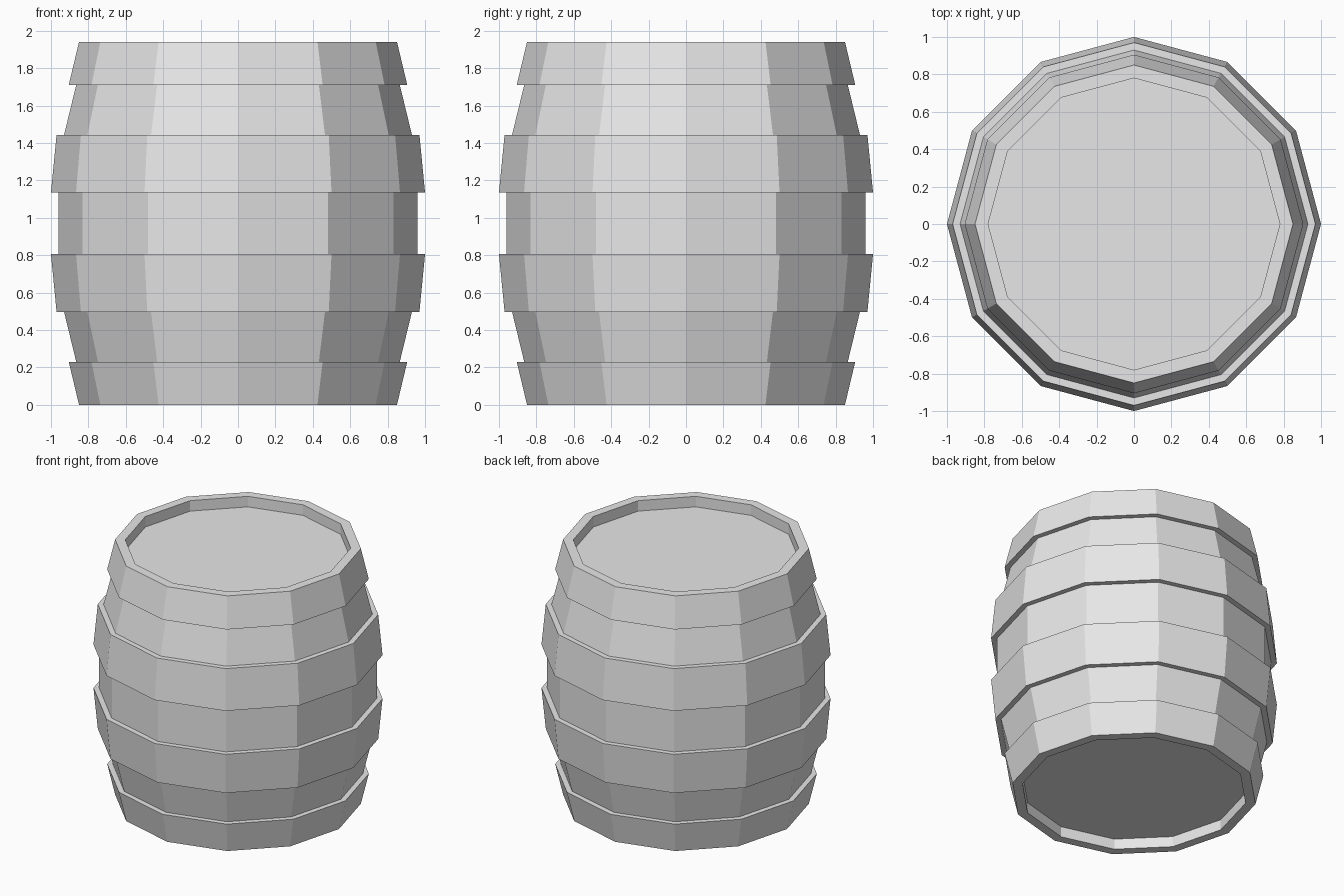
import bpy, bmesh, math

SIDES = 12
HEIGHT = 1.94

cube = bpy.data.objects.get("Cube")
if cube:
    bpy.data.objects.remove(cube, do_unlink=True)

grey = bpy.data.materials.new("light grey")
grey.use_nodes = True
colour = (0.8, 0.8, 0.8, 1)
grey.diffuse_color = colour
grey.node_tree.nodes["Principled BSDF"].inputs["Base Color"].default_value = colour

# Lower half of the profile (radius, height): recessed head, rim, hoops and staves
lower = [
    (0.78, 0.08), (0.78, 0.0), (0.85, 0.0),    # recess wall and rim
    (0.905, 0.23), (0.865, 0.23),              # end hoop and its ledge
    (0.93, 0.497), (0.97, 0.497),              # staves and middle hoop underside
    (1.0, 0.805), (0.96, 0.805),               # middle hoop and its ledge
]
profile = lower + [(r, HEIGHT - z) for r, z in reversed(lower)]


def lathe(name, points):
    """Turn the profile around z and close both ends with flat heads."""
    bm = bmesh.new()
    rings = []
    for r, z in points:
        angles = [math.tau * i / SIDES for i in range(SIDES)]
        rings.append([bm.verts.new((r * math.cos(a), r * math.sin(a), z)) for a in angles])
    for a, b in zip(rings, rings[1:]):
        for i in range(SIDES):
            j = (i + 1) % SIDES
            bm.faces.new((a[i], a[j], b[j], b[i]))
    bm.faces.new(rings[0])
    bm.faces.new(rings[-1])
    bmesh.ops.recalc_face_normals(bm, faces=bm.faces)
    mesh = bpy.data.meshes.new(name)
    bm.to_mesh(mesh)
    bm.free()
    mesh.materials.append(grey)
    obj = bpy.data.objects.new(name, mesh)
    bpy.context.collection.objects.link(obj)
    return obj


# Barrel with hoops and recessed heads at both ends
lathe("barrel", profile)
